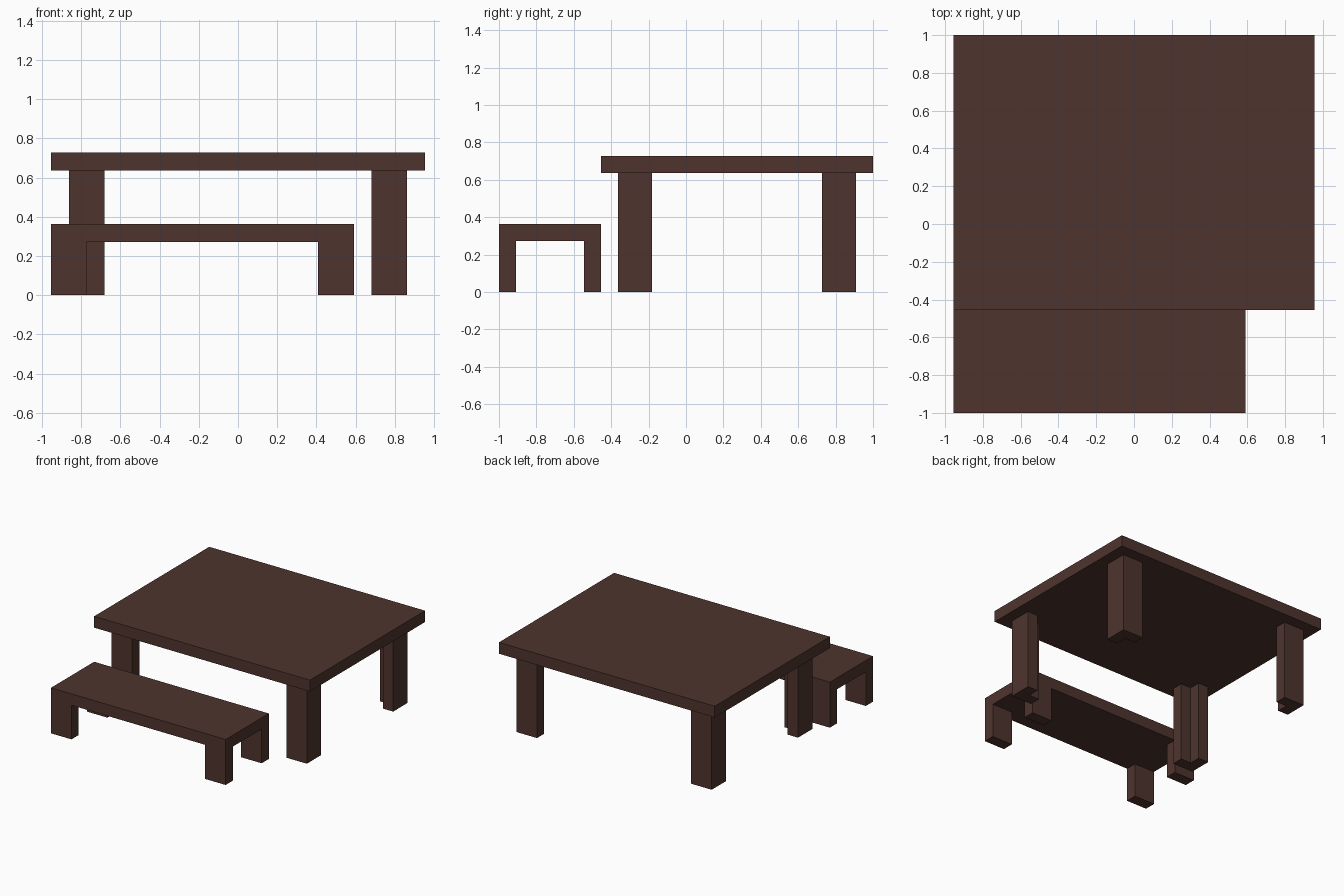
import bpy, bmesh

# Remove the default cube
cube = bpy.data.objects.get("Cube")
if cube:
    bpy.data.objects.remove(cube, do_unlink=True)

U = 1 / 11                      # one plank thickness; all sizes are whole planks
LEFT, FRONT, TABLE_FRONT = -10.5 * U, -1.0, -5 * U

wood = bpy.data.materials.new("dark brown wood")
wood.use_nodes = True
COLOUR = (0.0762, 0.0343, 0.0273, 1)
wood.diffuse_color = COLOUR
bsdf = next(n for n in wood.node_tree.nodes if n.type == 'BSDF_PRINCIPLED')
bsdf.inputs["Base Color"].default_value = COLOUR


def prism(name, outline, z0, z1, origin):
    """Extrude a flat outline, given in planks from the origin, upwards."""
    bm = bmesh.new()
    base = bm.faces.new([bm.verts.new((origin[0] + x * U, origin[1] + y * U, z0 * U))
                         for x, y in outline])
    top = bmesh.ops.extrude_face_region(bm, geom=[base])
    bmesh.ops.translate(bm, vec=(0, 0, (z1 - z0) * U),
                        verts=[g for g in top["geom"] if isinstance(g, bmesh.types.BMVert)])
    bmesh.ops.recalc_face_normals(bm, faces=bm.faces)
    mesh = bpy.data.meshes.new(name)
    bm.to_mesh(mesh)
    bm.free()
    mesh.materials.append(wood)
    obj = bpy.data.objects.new(name, mesh)
    bpy.context.collection.objects.link(obj)
    return obj


def rect(w, d):
    return [(0, 0), (w, 0), (w, d), (0, d)]


def corner_legs(prefix, outline, height, origin, width, depth):
    """Repeat a leg outline at four corners, mirrored about the centre."""
    for side, fx in (("right", False), ("left", True)):
        for end, fy in (("front", False), ("back", True)):
            pts = [(width - x if fx else x, depth - y if fy else y) for x, y in outline]
            prism(f"{prefix}_leg_{end}_{side}", pts, 0, height, origin)


# Table: wide top on inset L-shaped legs, notched on the inner corner
table = (LEFT, TABLE_FRONT)
prism("table_top", rect(21, 16), 7, 8, table)
l_shape = [(1, 1), (3, 1), (3, 2), (2, 2), (2, 3), (1, 3)]
corner_legs("table", l_shape, 7, table, 21, 16)

# Bench: long seat on flat legs flush with its corners
bench = (LEFT, FRONT)
prism("bench_seat", rect(17, 6), 3, 4, bench)
corner_legs("bench", rect(2, 1), 3, bench, 17, 6)
